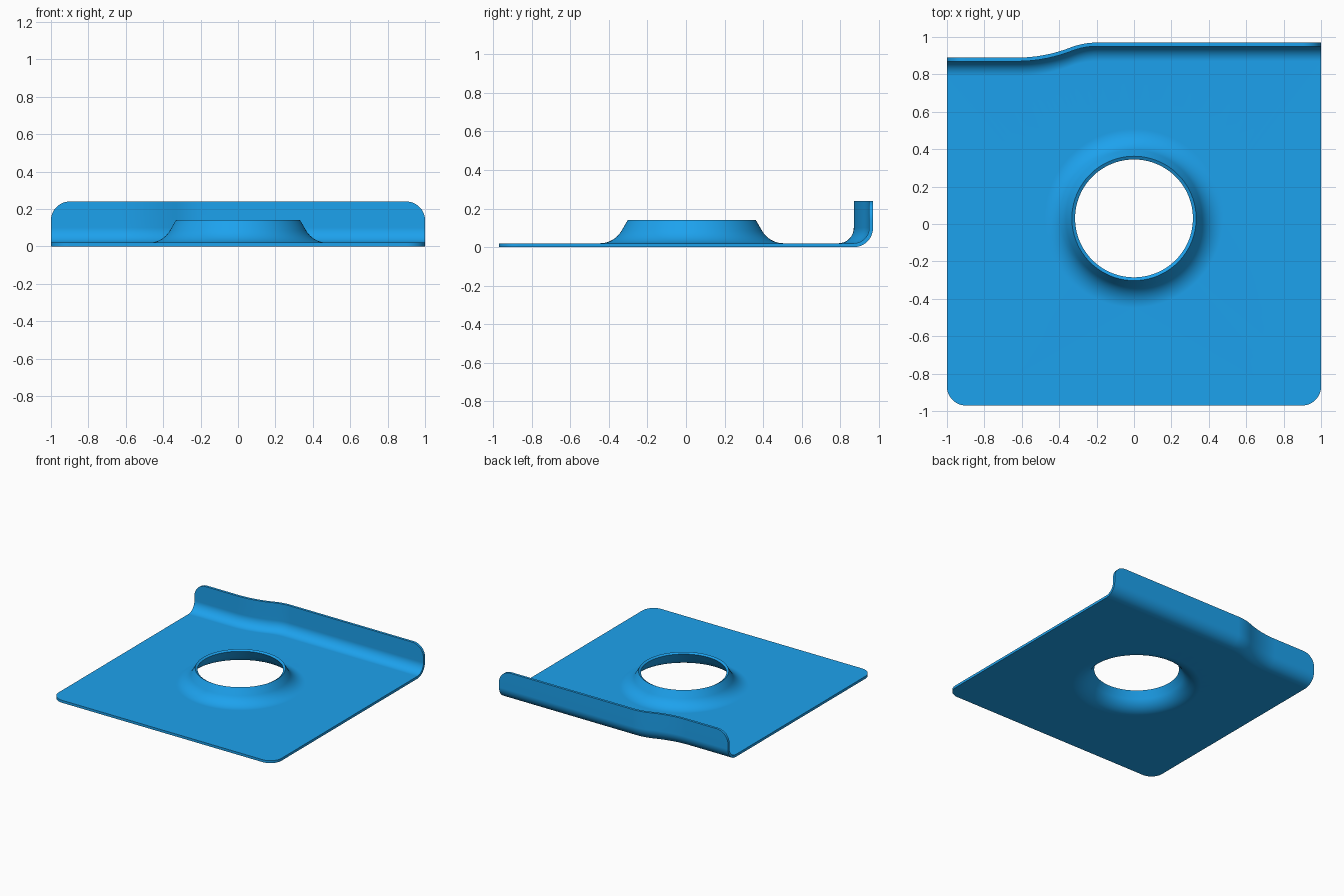
import bpy, bmesh
from math import sin, cos, pi, sqrt, radians

if "Cube" in bpy.data.objects:
    bpy.data.objects.remove(bpy.data.objects["Cube"])

T = 0.02            # sheet thickness
BEND = 0.10         # outer bend radius of the flange
CORNER = 0.10       # corner radius of plate and flange
HEIGHT = 0.24       # flange height
FRONT = -0.97
HOLE_Y = 0.03
SIDES = 128


def back_y(x):
    """Outer face of the flange: low run, S-shaped jog, high run."""
    x0, x1, x2, lo, hi = -0.62, -0.34, -0.20, 0.89, 0.97
    if x <= x0:
        return lo
    if x >= x2:
        return hi
    m = 2 * (hi - lo) / (x2 - x0)
    if x < x1:
        return lo + m * (x - x0) ** 2 / (2 * (x1 - x0))
    return hi - m * (x2 - x) ** 2 / (2 * (x2 - x1))


def top_z(x):
    """Flange top edge with rounded ends."""
    d = max(0.0, abs(x) - (1 - CORNER))
    return HEIGHT - CORNER + sqrt(max(0.0, CORNER ** 2 - d ** 2))


bm = bmesh.new()


def skin(rows, closed=False):
    """Join neighbouring rows of vertices with quads."""
    for a, b in zip(rows, rows[1:]):
        n = len(a)
        for i in range(n if closed else n - 1):
            j = (i + 1) % n
            bm.faces.new((a[i], a[j], b[j], b[i]))


# Flange: columns along x, rows following the bend and the upright wall
ends = [1 - CORNER + CORNER * sin(k * pi / 24) for k in range(13)]
xs = [-e for e in reversed(ends)] + [-0.75]
xs += [-0.62 + 0.42 * k / 28 for k in range(29)]
xs += [-0.2 + 1.1 * k / 8 for k in range(1, 8)] + ends
rows = []
for k in range(15):
    a = k * pi / 28
    rows.append([bm.verts.new((x, back_y(x) - BEND + BEND * sin(a), BEND - BEND * cos(a))) for x in xs])
for f in (0.5, 1.0):
    rows.append([bm.verts.new((x, back_y(x), BEND + f * (top_z(x) - BEND))) for x in xs])
skin(rows)

# Drawn collar around the hole: concave fillet then a straight cone
R = 0.15
profile = [(0.477 - R * sin(radians(a)), R - R * cos(radians(a))) for a in range(0, 61, 5)]
profile.append((0.315, 0.13))
rings = [[bm.verts.new((r * cos(2 * pi * i / SIDES), HOLE_Y + r * sin(2 * pi * i / SIDES), z))
          for i in range(SIDES)] for r, z in profile]
skin(rings, closed=True)

# Flat plate: fill between the flange foot, the rounded front and the collar
outline = []
for sx, start in ((1, 0), (-1, -90)):
    for k in range(13):
        a = radians(start - k * 7.5)
        outline.append(bm.verts.new((sx * (1 - CORNER) + CORNER * cos(a), FRONT + CORNER + CORNER * sin(a), 0)))
loop = rows[0] + outline
edges = []
for ring in (loop, rings[0]):
    for a, b in zip(ring, ring[1:] + ring[:1]):
        edges.append(bm.edges.get((a, b)) or bm.edges.new((a, b)))
bmesh.ops.triangle_fill(bm, edges=edges, use_beauty=True, normal=(0, 0, 1))

# Make every face look upward / inward
bmesh.ops.recalc_face_normals(bm, faces=bm.faces[:])
bm.normal_update()
if max(bm.faces, key=lambda f: f.calc_area() * abs(f.normal.z)).normal.z < 0:
    bmesh.ops.reverse_faces(bm, faces=bm.faces[:])

mesh = bpy.data.meshes.new("sheet_metal_plate")
bm.to_mesh(mesh)
bm.free()
plate = bpy.data.objects.new("sheet_metal_plate", mesh)
bpy.context.collection.objects.link(plate)
bpy.context.view_layer.objects.active = plate
plate.select_set(True)

# Give the sheet its thickness, then shade smoothly
solid = plate.modifiers.new("thickness", 'SOLIDIFY')
solid.thickness = T
solid.offset = 1
solid.use_even_offset = True
bpy.ops.object.modifier_apply(modifier=solid.name)
bpy.ops.object.shade_smooth_by_angle(angle=radians(30))
weighted = plate.modifiers.new("weighted_normals", 'WEIGHTED_NORMAL')
weighted.keep_sharp = True

blue = bpy.data.materials.new("blue")
blue.diffuse_color = (0.012, 0.36, 0.85, 1)
blue.use_nodes = True
blue.node_tree.nodes["Principled BSDF"].inputs["Base Color"].default_value = blue.diffuse_color
mesh.materials.append(blue)
